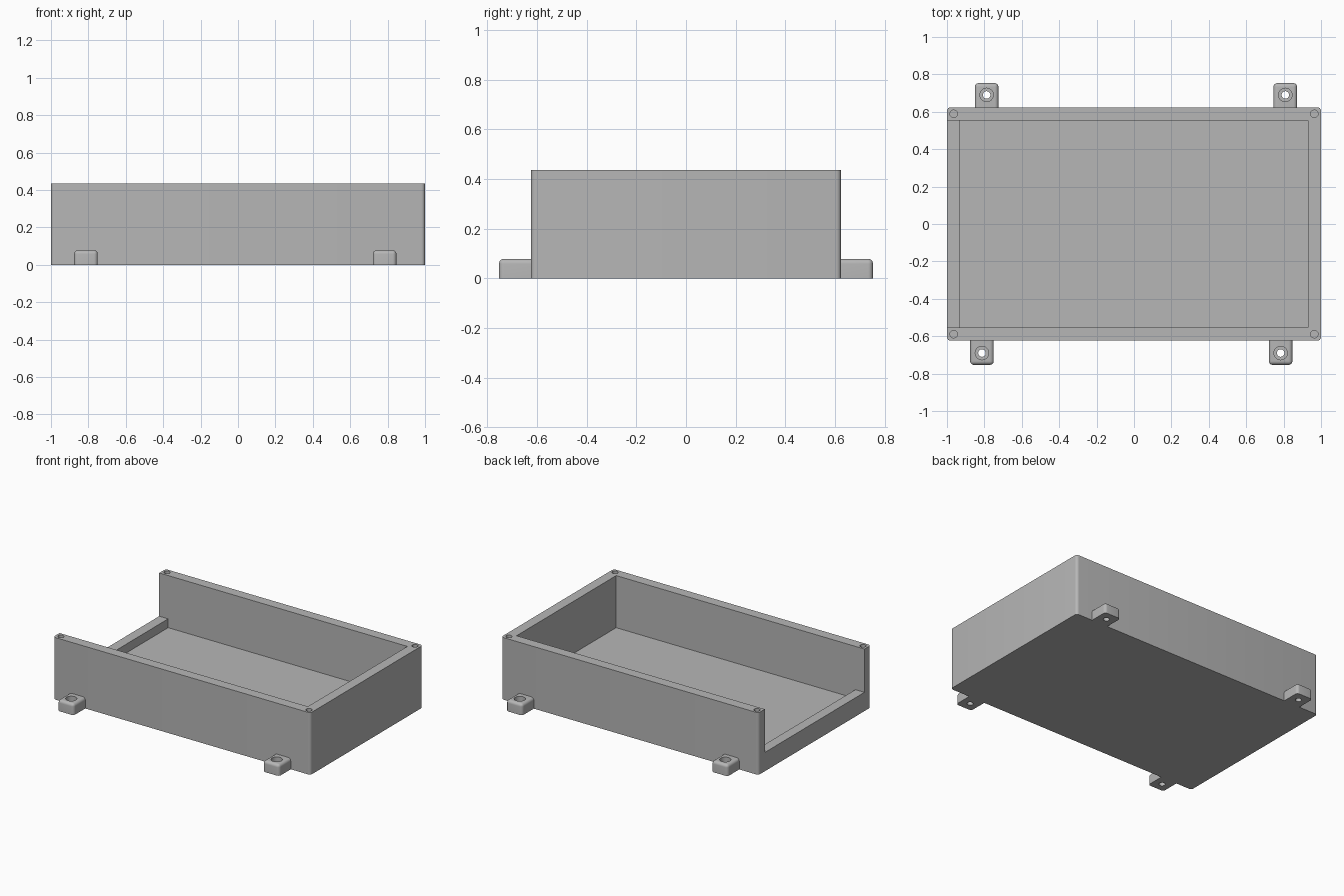
import bpy, bmesh
from mathutils import Matrix, Vector

default = bpy.data.objects.get("Cube")
if default:
    bpy.data.objects.remove(default, do_unlink=True)

WIDTH, DEPTH, HEIGHT = 1.0, 0.624, 0.436      # half width, half depth, full height
IN_X, IN_Y, FLOOR, LIP = 0.93, 0.553, 0.07, 0.132
TAB_W, TAB_H, TAB_END = 0.126, 0.078, 0.753

grey = bpy.data.materials.new("plain grey")
grey.use_nodes = True
colour = (0.47, 0.47, 0.47, 1)
grey.diffuse_color = colour
grey.node_tree.nodes["Principled BSDF"].inputs["Base Color"].default_value = colour


def finish(name, bm):
    mesh = bpy.data.meshes.new(name)
    bmesh.ops.recalc_face_normals(bm, faces=bm.faces)
    bm.to_mesh(mesh)
    bm.free()
    mesh.materials.append(grey)
    obj = bpy.data.objects.new(name, mesh)
    bpy.context.collection.objects.link(obj)
    return obj


def block(name, low, high, round_rule=None, radius=0.02):
    """Box between two corners, rounding the edges picked by the rule."""
    low, high = Vector(low), Vector(high)
    bm = bmesh.new()
    bmesh.ops.create_cube(bm, size=1)
    bmesh.ops.scale(bm, vec=high - low, verts=bm.verts)
    bmesh.ops.translate(bm, vec=(low + high) / 2, verts=bm.verts)
    if round_rule:
        edges = [e for e in bm.edges if round_rule(*(v.co for v in e.verts))]
        bmesh.ops.bevel(bm, geom=edges, offset=radius, segments=6,
                        profile=0.5, affect='EDGES')
    return finish(name, bm)


def drill(x, y, bottom, top, radius):
    bm = bmesh.new()
    bmesh.ops.create_cone(bm, cap_ends=True, segments=32, radius1=radius, radius2=radius,
                          depth=top - bottom,
                          matrix=Matrix.Translation((x, y, (bottom + top) / 2)))
    return finish("drill", bm)


def cut(obj, cutter):
    cutter.hide_render = True
    mod = obj.modifiers.new("cut", 'BOOLEAN')
    mod.operation, mod.solver, mod.object = 'DIFFERENCE', 'EXACT', cutter
    bpy.context.view_layer.objects.active = obj
    bpy.ops.object.modifier_apply(modifier=mod.name)
    bpy.data.objects.remove(cutter, do_unlink=True)


def smooth(obj):
    bpy.ops.object.select_all(action='DESELECT')
    obj.select_set(True)
    bpy.context.view_layer.objects.active = obj
    bpy.ops.object.shade_smooth_by_angle(angle=0.6)


# Tray: rounded upright corners, hollow inside, one end cut down to a low lip
tray = block("tray", (-WIDTH, -DEPTH, 0), (WIDTH, DEPTH, HEIGHT),
             lambda a, b: abs(a.z - b.z) > 0.1)
cut(tray, block("cavity", (-IN_X, -IN_Y, FLOOR), (IN_X, IN_Y, 1)))
cut(tray, block("end_opening", (-1.2, -IN_Y, LIP), (-0.8, IN_Y, 1)))

# Blind screw holes in the rim corners
for sx in (-1, 1):
    for sy in (-1, 1):
        cut(tray, drill(sx * 0.964, sy * 0.589, 0.3, 0.5, 0.02))
smooth(tray)

# Mounting tabs with counterbored through holes
for side, sign, centres in (("front", -1, (-0.813, 0.784)), ("back", 1, (-0.788, 0.809))):
    for hand, x in zip(("right", "left"), centres):
        ys = sorted((sign * (DEPTH - 0.001), sign * TAB_END))

        def outer(a, b):
            at_wall = abs(a.y) < 0.7 and abs(b.y) < 0.7
            on_base = a.z < 0.01 and b.z < 0.01
            return not at_wall and not on_base

        tab = block(f"{side}_{hand}_tab", (x - TAB_W / 2, ys[0], 0),
                    (x + TAB_W / 2, ys[1], TAB_H), outer)
        cut(tab, drill(x, sign * 0.69, -0.1, 0.2, 0.02))
        cut(tab, drill(x, sign * 0.69, 0.04, 0.2, 0.036))
        smooth(tab)
